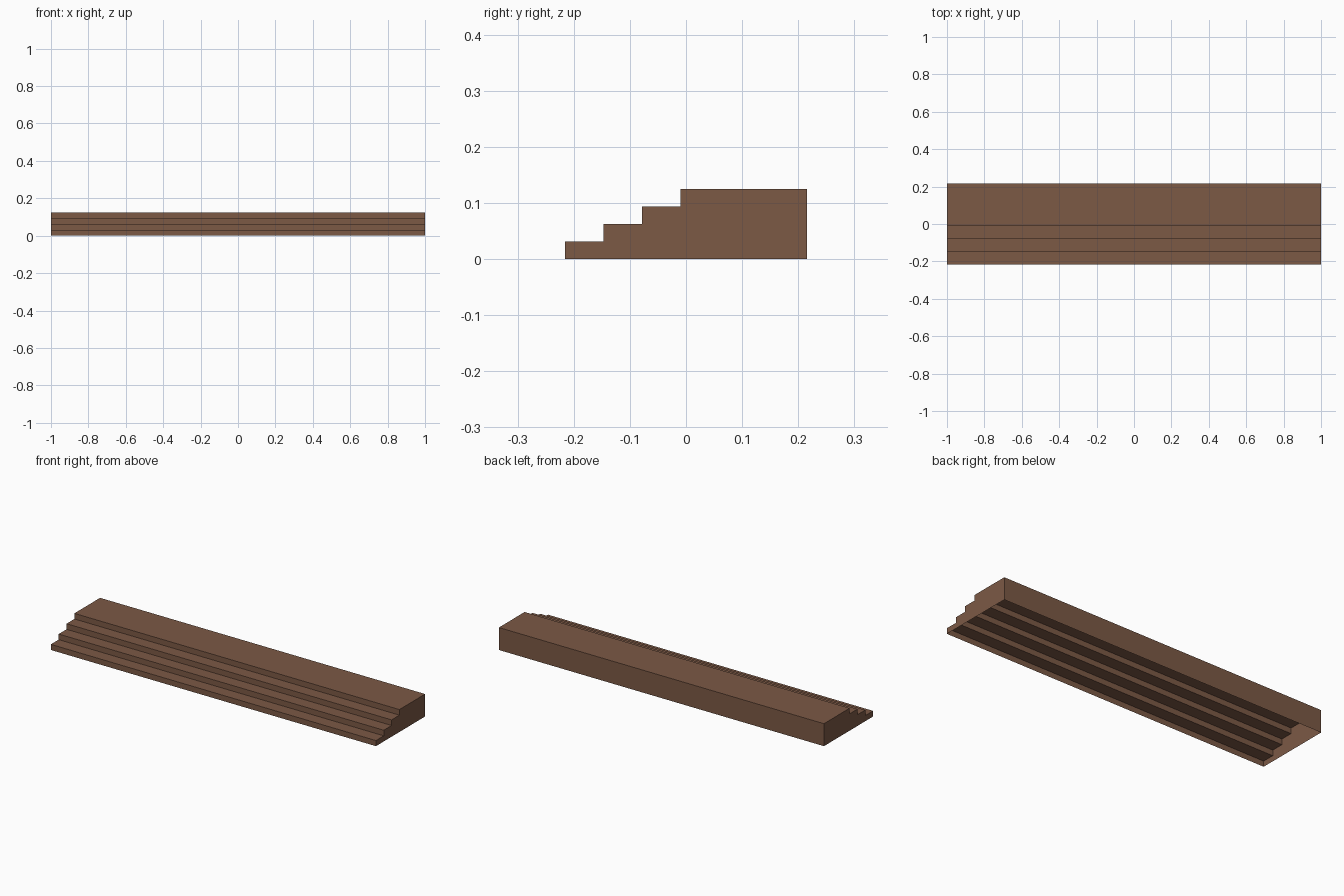
import bpy
import bmesh

cube = bpy.data.objects.get("Cube")
if cube:
    bpy.data.objects.remove(cube, do_unlink=True)

# Overall sizes
HALF_LENGTH = 1.0
FRONT, BACK = -0.216, 0.216
STEPS = 4
TREAD = 0.0687
RISE = 0.125 / STEPS

# Brown wood colour
wood = bpy.data.materials.new("brown_wood")
wood.use_nodes = True
colour = (0.2, 0.1, 0.06, 1.0)
wood.diffuse_color = colour
wood.node_tree.nodes["Principled BSDF"].inputs["Base Color"].default_value = colour

# Stepped side profile (y, z), from the front foot up to the back foot
profile = []
for i in range(STEPS):
    y = FRONT + i * TREAD
    profile += [(y, i * RISE), (y, (i + 1) * RISE)]
profile += [(BACK, STEPS * RISE), (BACK, 0.0)]

# Hollow staircase shell: treads, risers, back and both ends, open underneath
bm = bmesh.new()
left_end = [bm.verts.new((HALF_LENGTH, y, z)) for y, z in profile]
right_end = [bm.verts.new((-HALF_LENGTH, y, z)) for y, z in profile]
bm.faces.new(right_end)
bm.faces.new(left_end[::-1])
for i in range(len(profile) - 1):
    bm.faces.new((right_end[i], left_end[i], left_end[i + 1], right_end[i + 1]))

mesh = bpy.data.meshes.new("wide_steps")
bm.to_mesh(mesh)
bm.free()
mesh.materials.append(wood)
steps = bpy.data.objects.new("wide_steps", mesh)
bpy.context.collection.objects.link(steps)
